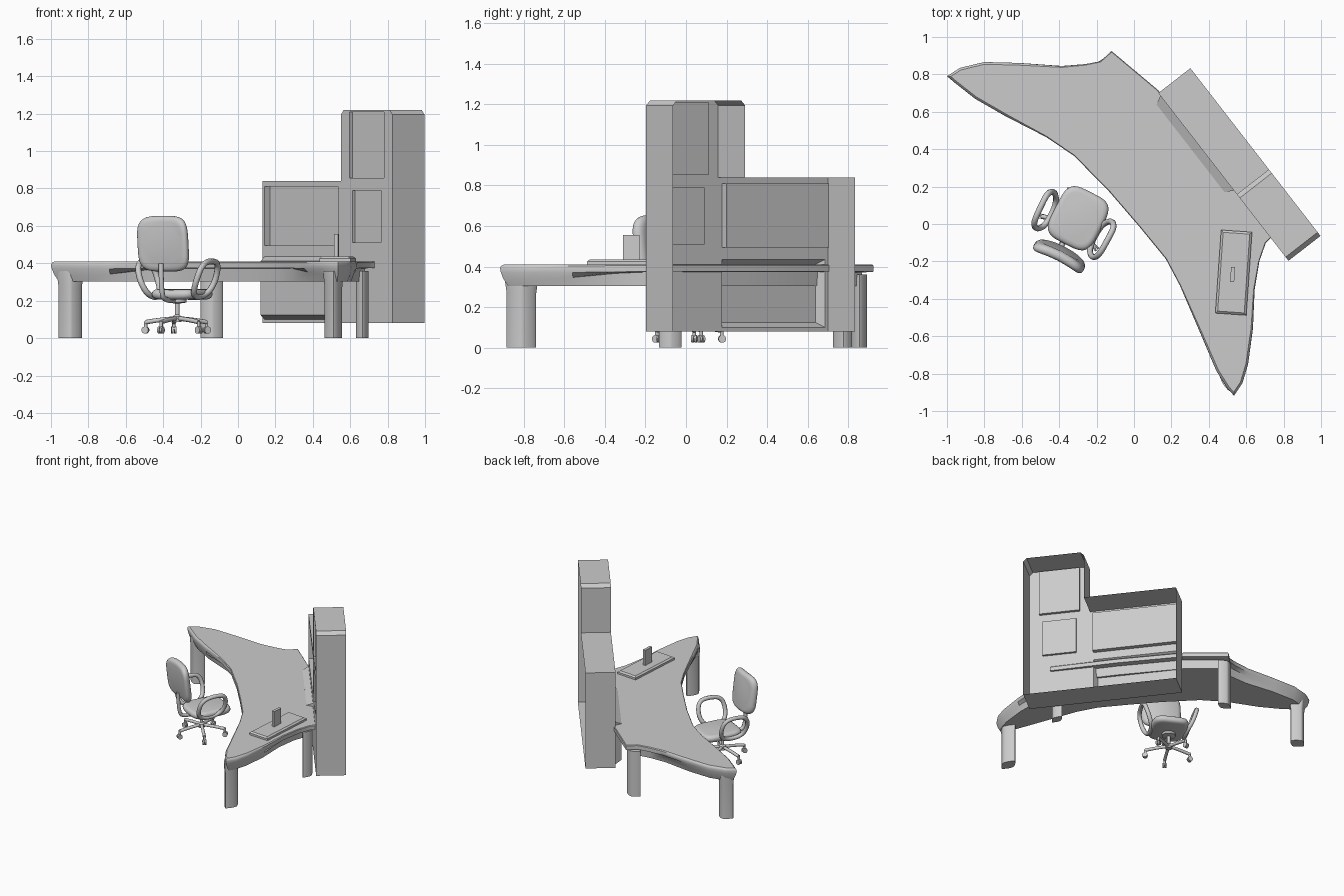
import bpy, bmesh, math
from mathutils import Vector, Matrix

if "Cube" in bpy.data.objects:
    bpy.data.objects.remove(bpy.data.objects["Cube"])


def finish(name, bm, matrix=Matrix(), smooth=40):
    bmesh.ops.recalc_face_normals(bm, faces=bm.faces)
    me = bpy.data.meshes.new(name)
    bm.to_mesh(me)
    bm.free()
    me.transform(matrix)
    ob = bpy.data.objects.new(name, me)
    bpy.context.collection.objects.link(ob)
    if smooth:
        bpy.ops.object.select_all(action='DESELECT')
        ob.select_set(True)
        bpy.context.view_layer.objects.active = ob
        bpy.ops.object.shade_smooth_by_angle(angle=math.radians(smooth))
    return ob


def loft(name, rings, matrix=Matrix(), smooth=40):
    bm = bmesh.new()
    vs = [[bm.verts.new(p) for p in r] for r in rings]
    n = len(vs[0])
    for a, b in zip(vs, vs[1:]):
        for i in range(n):
            j = (i + 1) % n
            bm.faces.new((a[i], a[j], b[j], b[i]))
    caps = [bm.faces.new(vs[0]), bm.faces.new(vs[-1])]
    if n > 4:
        bm.normal_update()
        bmesh.ops.triangulate(bm, faces=caps)
    return finish(name, bm, matrix, smooth)


def ellipse(cx, cy, rx, ry, z, n=20, e=1.0):
    """Superellipse ring: e below 1 is boxy, above 1 is pointed."""
    pts = []
    for i in range(n):
        c, s = math.cos(math.tau * i / n), math.sin(math.tau * i / n)
        pts.append((cx + rx * math.copysign(abs(c) ** e, c),
                    cy + ry * math.copysign(abs(s) ** e, s), z))
    return pts


def tube(name, pts, r, matrix=Matrix(), cyclic=False):
    cu = bpy.data.curves.new(name, 'CURVE')
    cu.dimensions = '3D'
    cu.bevel_depth, cu.bevel_resolution = r, 2
    cu.use_fill_caps = True
    cu.resolution_u = 5
    sp = cu.splines.new('NURBS')
    sp.points.add(len(pts) - 1)
    for p, co in zip(sp.points, pts):
        p.co = (*co, 1)
    sp.order_u = min(3, len(pts))
    sp.use_endpoint_u = not cyclic
    sp.use_cyclic_u = cyclic
    ob = bpy.data.objects.new(name, cu)
    bpy.context.collection.objects.link(ob)
    bpy.ops.object.select_all(action='DESELECT')
    ob.select_set(True)
    bpy.context.view_layer.objects.active = ob
    bpy.ops.object.convert(target='MESH')
    ob = bpy.context.view_layer.objects.active
    ob.data.transform(matrix)
    bpy.ops.object.shade_smooth_by_angle(angle=math.radians(50))


# Desk top: clockwise outline lofted down with a slab lip and deep rounded wings
outline = [(-1, .79), (-.93, .835), (-.8, .866), (-.61, .861), (-.385, .845), (-.26, .855),
           (-.18, .87), (-.12, .925), (.13, .715), (.45, .325), (.74, -.065), (.705, -.10),
           (.67, -.2), (.645, -.35), (.636, -.56), (.61, -.75), (.58, -.85), (.535, -.918),
           (.5, -.88), (.44, -.785), (.353, -.58), (.246, -.33), (.17, -.187), (.03, -.016),
           (-.13, .17), (-.32, .364), (-.47, .465), (-.69, .578), (-.85, .67), (-.957, .754)]
pts = [Vector(p) for p in outline]


def desk_ring(centre, wing):
    """Each argument is (inset, z); points blend from centre to wing profile."""
    ring = []
    for i, p in enumerate(pts):
        a = (p - pts[i - 1]).normalized()
        b = (pts[(i + 1) % len(pts)] - p).normalized()
        n1, n2 = Vector((a.y, -a.x)), Vector((b.y, -b.x))
        m = (n1 + n2) / max(1 + n1.dot(n2), .6)
        w = min(1, max(0, ((p - Vector((.25, .3))).length - .7) / .3))
        q = p + m * (centre[0] + (wing[0] - centre[0]) * w)
        ring.append((q.x, q.y, centre[1] + (wing[1] - centre[1]) * w))
    return ring


loft("desk_top", [desk_ring((.004, .41), (.012, .41)), desk_ring((0, .405), (.003, .402)),
                  desk_ring((0, .39), (0, .39)), desk_ring((0, .375), (.003, .37)),
                  desk_ring((.045, .373), (.01, .34)), desk_ring((.05, .303), (.025, .303))],
     smooth=35)

# Desk legs: pointed oval posts, the tip legs flare into the wings
for nm, cx, cy, rx, ry, flare in (("left_tip_leg", -.897, .777, .062, .052, 1.1),
                                  ("right_tip_leg", .51, -.812, .047, .073, 1.1),
                                  ("back_left_leg", -.14, .855, .06, .038, 1),
                                  ("back_right_leg", .665, -.078, .033, .056, 1)):
    loft(nm, [ellipse(cx, cy, rx * s, ry * s, z, 20, 1.5)
              for s, z in ((1, 0), (1, .27), (flare, .32), (flare, .36))])

# Cabinet: open-backed shell, local axes are length, depth, height
CAB = Matrix.Translation((.13, .70, 0)) @ Matrix.Rotation(math.atan2(-.79, .613), 4, 'Z')
L, D = 1.135, .217
bm = bmesh.new()
flat_edges = []


def loop(coords):
    vs = [bm.verts.new(c) for c in coords]
    return vs, [bm.edges.new((vs[i], vs[(i + 1) % len(vs)])) for i in range(len(vs))]


def rect(u0, u1, z0, z1, d):
    return [(u0, d, z0), (u1, d, z0), (u1, d, z1), (u0, d, z1)]


def bridge(a, b):
    for i in range(len(a)):
        j = (i + 1) % len(a)
        bm.faces.new((a[i], a[j], b[j], b[i]))


prof = [(0, .08), (L, .08), (L, 1.195), (L - .025, 1.22), (.71, 1.22), (.685, 1.195),
        (.685, .84), (0, .84)]
front, e = loop([(u, 0, z) for u, z in prof])
flat_edges += e
back = [bm.verts.new((u, D, z)) for u, z in prof]
# Panels: u range, z range, depth, inset of the floor (last one bulges forward)
for u0, u1, z0, z1, d, s in ((.02, .66, .495, .81, .035, 0), (.76, 1.06, .855, 1.21, .022, 0),
                             (.785, 1.035, .51, .79, .018, 0), (.018, .66, .10, .435, -.045, .024)):
    a, e = loop(rect(u0, u1, z0, z1, 0))
    flat_edges += e
    b = [bm.verts.new(c) for c in rect(u0 + s, u1 - s, z0 + s, z1 - s, d)]
    bridge(a, b)
    bm.faces.new(b)
bmesh.ops.triangle_fill(bm, edges=flat_edges, use_beauty=True)
bridge(front, back)
finish("cabinet", bm, CAB, 0)

# Desk pad with a chamfered rim, and a small upright block on it
PAD = Matrix.Translation((.533, -.26, 0)) @ Matrix.Rotation(math.radians(-4), 4, 'Z')


def slab(name, w, l, levels, matrix):
    loft(name, [[(-w / 2 + s, -l / 2 + s, z), (w / 2 - s, -l / 2 + s, z),
                 (w / 2 - s, l / 2 - s, z), (-w / 2 + s, l / 2 - s, z)]
                for s, z in levels], matrix, 0)


slab("desk_pad", .166, .446, [(0, .405), (0, .425), (.012, .435)], PAD)
slab("upright_block", .022, .08, [(0, .43), (0, .556)],
     PAD @ Matrix.Translation((-.005, -.01, 0)))

# Chair
CH = Matrix.Translation((-.325, .005, 0)) @ Matrix.Rotation(math.radians(-27), 4, 'Z')


def cushion(name, w, h, t, matrix, bend):
    rings = []
    for k in range(9):
        a = -math.pi / 2 + math.pi * (k + .35) / 8.7
        c = .72 + .28 * math.cos(a) ** .6
        ring = ellipse(0, 0, w / 2 * c, h / 2 * c, t / 2 * math.sin(a), 32, .5)
        rings.append([(x, y, z + bend * x * x) for x, y, z in ring])
    loft(name, rings, matrix, 60)


cushion("seat", .27, .31, .055, CH @ Matrix.Translation((.012, .035, .232)), .2)
cushion("backrest", .30, .30, .055, CH @ Matrix.Translation((.015, -.175, .505)) @
        Matrix.Rotation(math.radians(97), 4, 'X') @ Matrix.Scale(-1, 4, (0, 0, 1)), -1.0)

tube("back_support", [(0, -.02, .20), (0, -.13, .20), (0, -.19, .23), (0, -.19, .40)], .014, CH)

# Looped armrests
for s, nm in ((-1, "left_armrest"), (1, "right_armrest")):
    tube(nm, [(s * .13, -.08, .225), (s * .13, .05, .225), (s * .165, .105, .29),
              (s * .20, .09, .405), (s * .20, 0, .42), (s * .195, -.10, .40),
              (s * .165, -.12, .30)], .016, CH @ Matrix.Translation((.005, 0, -.005)), True)

# Gas column, five-armed base and casters
loft("chair_column", [ellipse(0, 0, r, r, z, 16) for r, z in
                      ((.024, .085), (.024, .115), (.012, .125), (.012, .185), (.05, .19), (.05, .21))], CH)
for k in range(5):
    R = CH @ Matrix.Rotation(math.tau * k / 5 + .89, 4, 'Z')
    tube("base_arm", [(0, 0, .105), (.09, 0, .10), (.172, 0, .085)], .012, R)
    tube("caster_stem", [(.172, 0, .09), (.172, 0, .045)], .009, R)
    for y in (-.008, .008):
        bm = bmesh.new()
        bmesh.ops.create_cone(bm, cap_ends=True, segments=14, radius1=.019, radius2=.019, depth=.011)
        finish("caster_wheel", bm, R @ Matrix.Translation((.174, y, .043)) @
               Matrix.Rotation(math.pi / 2, 4, 'X'))
